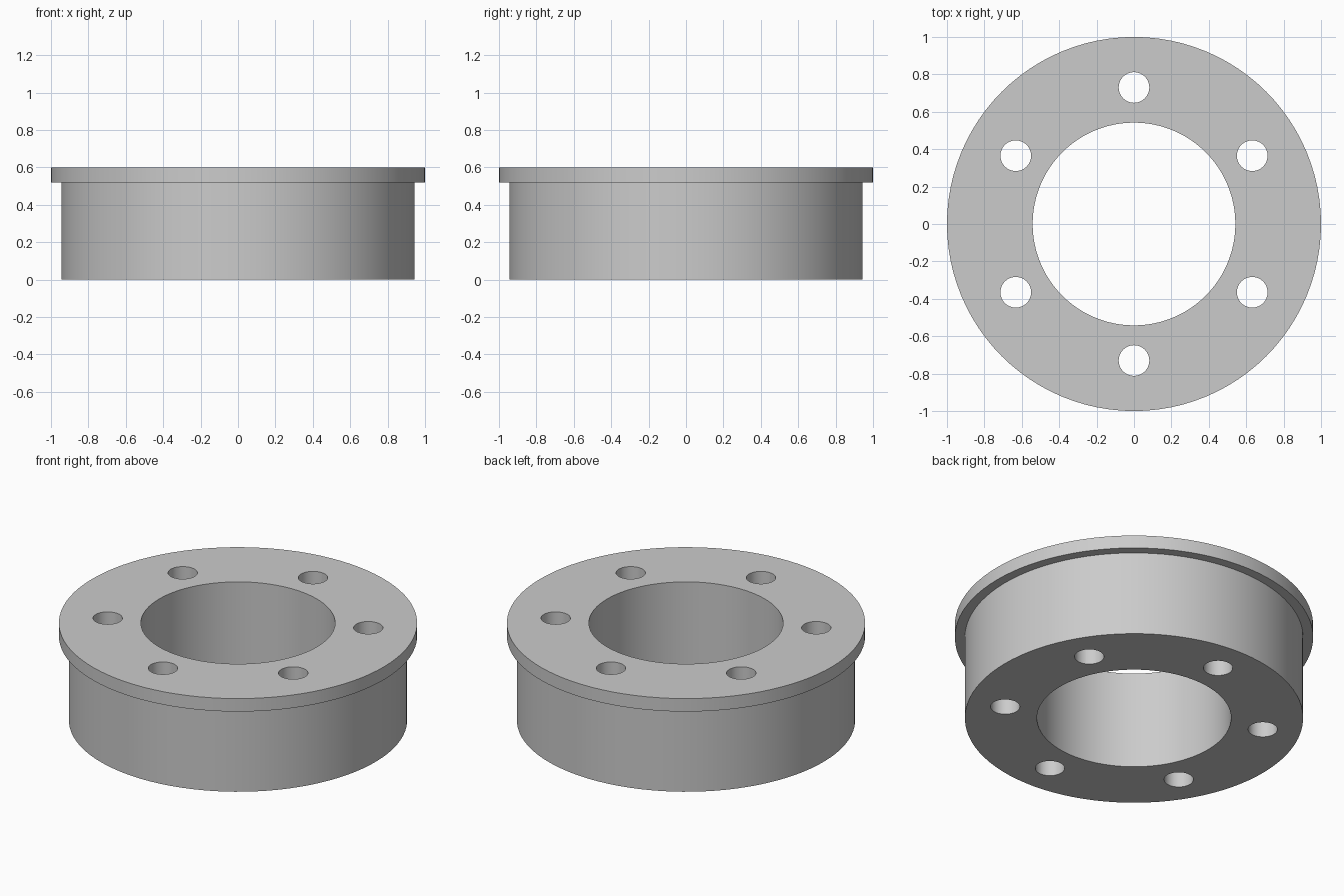
import bpy, bmesh, math
from mathutils import Matrix, Vector

if "Cube" in bpy.data.objects:
    bpy.data.objects.remove(bpy.data.objects["Cube"])

HEIGHT, LIP_Z = 0.6, 0.52
OUTER, BODY, BORE = 1.0, 0.944, 0.542
BOLT_RING, BOLT_R = 0.73, 0.082

grey = bpy.data.materials.new("plain_grey")
grey.use_nodes = True
colour = (0.6, 0.6, 0.6, 1)
grey.diffuse_color = colour
grey.node_tree.nodes["Principled BSDF"].inputs["Base Color"].default_value = colour


def make_object(name, bm):
    bmesh.ops.recalc_face_normals(bm, faces=bm.faces)
    mesh = bpy.data.meshes.new(name)
    bm.to_mesh(mesh)
    bm.free()
    mesh.materials.append(grey)
    obj = bpy.data.objects.new(name, mesh)
    bpy.context.collection.objects.link(obj)
    return obj


# Flanged ring: a closed profile spun around z
bm = bmesh.new()
profile = [(BORE, 0), (BODY, 0), (BODY, LIP_Z), (OUTER, LIP_Z), (OUTER, HEIGHT), (BORE, HEIGHT)]
verts = [bm.verts.new((r, 0, z)) for r, z in profile]
edges = [bm.edges.new((v, verts[i - 1])) for i, v in enumerate(verts)]
bmesh.ops.spin(bm, geom=verts + edges, cent=(0, 0, 0), axis=(0, 0, 1),
               angle=math.tau, steps=96, use_merge=True)
bmesh.ops.remove_doubles(bm, verts=bm.verts, dist=0.0001)
ring = make_object("flanged_ring", bm)

# Six bolt holes through the full height
bm = bmesh.new()
for i in range(6):
    a = math.radians(30 + 60 * i)
    centre = Vector((BOLT_RING * math.cos(a), BOLT_RING * math.sin(a), HEIGHT / 2))
    bmesh.ops.create_cone(bm, cap_ends=True, segments=40, radius1=BOLT_R, radius2=BOLT_R,
                          depth=HEIGHT * 1.5, matrix=Matrix.Translation(centre))
cutter = make_object("bolt_hole_cutter", bm)
cutter.hide_render = True

cut = ring.modifiers.new("bolt_holes", "BOOLEAN")
cut.operation = "DIFFERENCE"
cut.solver = "EXACT"
cut.object = cutter

# Apply the cut, then smooth the round walls and keep the rims sharp
bpy.ops.object.select_all(action="DESELECT")
ring.select_set(True)
bpy.context.view_layer.objects.active = ring
bpy.ops.object.modifier_apply(modifier=cut.name)
bpy.data.objects.remove(cutter)
bpy.ops.object.shade_smooth_by_angle(angle=math.radians(30))
